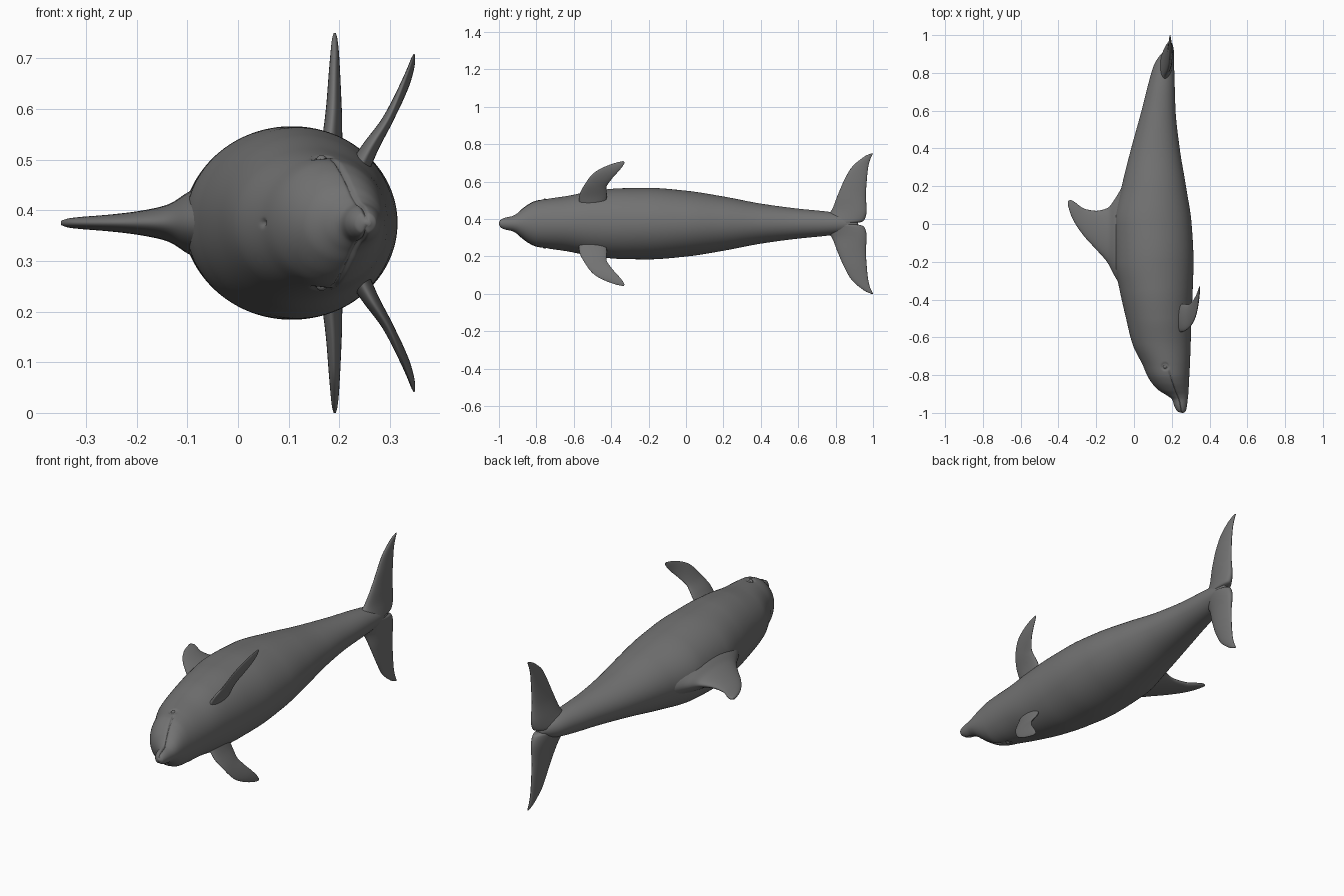
import bpy, bmesh, math
from mathutils import Vector

if "Cube" in bpy.data.objects:
    bpy.data.objects.remove(bpy.data.objects["Cube"])

CZ = 0.375  # height of the symmetry plane (animal lies on its side)

skin = bpy.data.materials.new("slate_grey")
skin.diffuse_color = (0.17, 0.17, 0.17, 1)
skin.use_nodes = True
skin.node_tree.nodes["Principled BSDF"].inputs["Base Color"].default_value = skin.diffuse_color


def interp(keys, u):
    """Smooth monotone interpolation of rows (u, a, b, ...)."""
    i = 0
    while i < len(keys) - 2 and u > keys[i + 1][0]:
        i += 1
    k0, k1 = keys[i], keys[i + 1]
    h = k1[0] - k0[0]
    t = min(max((u - k0[0]) / h, 0), 1)

    def slope(j, c):
        if j == 0 or j == len(keys) - 1:
            a, b = (0, 1) if j == 0 else (j - 1, j)
            return (keys[b][c] - keys[a][c]) / (keys[b][0] - keys[a][0])
        s0 = (keys[j][c] - keys[j - 1][c]) / (keys[j][0] - keys[j - 1][0])
        s1 = (keys[j + 1][c] - keys[j][c]) / (keys[j + 1][0] - keys[j][0])
        return 0 if s0 * s1 <= 0 else 2 * s0 * s1 / (s0 + s1)

    out = []
    for c in range(1, len(k0)):
        out.append((2*t**3 - 3*t*t + 1) * k0[c] + (t**3 - 2*t*t + t) * h * slope(i, c)
                   + (3*t*t - 2*t**3) * k1[c] + (t**3 - t*t) * h * slope(i + 1, c))
    return out


def loft(name, rings):
    """Skin a list of closed rings, cap the ends, shade smooth."""
    bm = bmesh.new()
    loops = [[bm.verts.new(p) for p in r] for r in rings]
    n = len(loops[0])
    for a, b in zip(loops, loops[1:]):
        for j in range(n):
            bm.faces.new((a[j], a[(j + 1) % n], b[(j + 1) % n], b[j]))
    bm.faces.new(loops[0])
    bm.faces.new(loops[-1])
    bmesh.ops.recalc_face_normals(bm, faces=bm.faces)
    for f in bm.faces:
        f.smooth = True
    me = bpy.data.meshes.new(name)
    bm.to_mesh(me)
    bm.free()
    me.materials.append(skin)
    ob = bpy.data.objects.new(name, me)
    bpy.context.collection.objects.link(ob)
    return ob


def fin(name, stations, thick_dir, side=1):
    """Stations: lead xyz, trail xyz, half thickness (z measured from the symmetry plane)."""
    keys = [(i,) + tuple(s) for i, s in enumerate(stations)]
    d = Vector(thick_dir).normalized()
    rings, steps, n = [], 8 * (len(keys) - 1), 40
    for k in range(steps + 1):
        v = interp(keys, k / 8)
        lead, trail, th = Vector(v[0:3]), Vector(v[3:6]), v[6]
        ring = []
        for j in range(n):
            a = 2 * math.pi * j / n
            p = lead.lerp(trail, (1 - math.cos(a)) / 2) + d * th * math.sin(a)
            ring.append((p.x, p.y, CZ + side * p.z))
        rings.append(ring)
    return loft(name, rings)


# Body: y, back x, belly x, half width
BODY = [
    (-1.00, .250, .262, .006), (-.992, .230, .273, .021), (-.965, .214, .280, .033),
    (-.93, .202, .284, .040), (-.905, .170, .287, .054), (-.88, .130, .289, .076),
    (-.84, .093, .291, .105), (-.80, .069, .293, .123), (-.745, .045, .296, .132),
    (-.635, -.008, .300, .148), (-.50, -.042, .304, .174), (-.345, -.077, .311, .189),
    (-.20, -.103, .315, .191), (0, -.108, .305, .176), (.20, -.065, .275, .145),
    (.40, -.015, .242, .107), (.60, .040, .220, .080), (.75, .078, .215, .065),
    (.84, .105, .212, .052), (.89, .135, .207, .036), (.92, .165, .2, .015)]
MOUTH = [(-1.0, .252), (-.95, .243), (-.90, .226), (-.84, .205), (-.785, .188)]


def dent(y, x, z):
    """Depth of the mouth groove, eye sockets and blowhole."""
    d = 0
    if y < -.775:
        fade = min(1, (-.775 - y) / .02)
        d += .007 * fade * math.exp(-((x - interp(MOUTH, y)[0]) / .0045) ** 2)
    r = math.hypot(y + .755, x - .165)
    d += .005 * math.exp(-((r - .015) / .005) ** 2)
    if x < .1:
        d += .008 * math.exp(-((y + .755) / .010) ** 2 - (z / .006) ** 2)
    return d


rings, N, SEG = [], 260, 200
for i in range(N + 1):
    y = -1 + 1.92 * (i / N) ** 1.5
    back, belly, w = interp(BODY, y)
    cx, rx = (back + belly) / 2, (belly - back) / 2
    ring = []
    for j in range(SEG):
        a = 2 * math.pi * j / SEG
        dx, dz = rx * math.cos(a), w * math.sin(a)
        f = 1
        if y < -.7:
            r = math.hypot(dx, dz)
            f = 1 - min(.4, dent(y, cx + dx, dz) / max(r, .01))
        ring.append((cx + dx * f, y, CZ + dz * f))
    rings.append(ring)
loft("body", rings)

# Dorsal fin with a flared root
DORSAL = [(-.05, -.36, .22, .088), (-.10, -.28, .135, .060), (-.14, -.205, .085, .036),
          (-.20, -.135, .070, .023), (-.26, -.070, .080, .016), (-.31, .000, .113, .012),
          (-.335, .050, .127, .009), (-.35, .100, .122, .004)]
fin("dorsal_fin", [(x, a, 0, x, b, 0, t) for x, a, b, t in DORSAL], (0, 0, 1))

# Tail flukes: z, lead y, trail y, lead x, trail x, half thickness
FLUKE = [(0, .70, .90, .150, .180, .040), (.015, .72, .95, .152, .188, .038),
         (.07, .777, .966, .165, .190, .030), (.15, .81, .962, .180, .190, .021),
         (.235, .847, .967, .188, .191, .015), (.30, .885, .974, .190, .191, .011),
         (.34, .928, .984, .191, .191, .008), (.365, .965, .995, .191, .191, .005),
         (.375, .990, 1.0, .191, .191, .002)]
# Pectoral flippers
FLIPPER = [(.235, -.575, .10, .235, -.43, .10, .022), (.262, -.570, .15, .262, -.423, .15, .016),
           (.300, -.540, .212, .288, -.426, .19, .011), (.326, -.490, .273, .316, -.400, .235, .009),
           (.340, -.420, .310, .335, -.365, .275, .007), (.346, -.365, .328, .344, -.340, .305, .005),
           (.348, -.335, .334, .348, -.328, .326, .002)]

for side, tag in ((1, "upper"), (-1, "lower")):
    fin(tag + "_fluke", [(xl, yl, z, xt, yt, z, t) for z, yl, yt, xl, xt, t in FLUKE],
        (1, 0, 0), side)
    fin(tag + "_flipper", FLIPPER, (.85, 0, -.5), side)
    # Eye
    bpy.ops.mesh.primitive_uv_sphere_add(segments=24, ring_count=12, radius=.011,
                                         location=(.165, -.755, CZ + side * .123))
    eye = bpy.context.object
    eye.name = tag + "_eye"
    eye.data.materials.append(skin)
    bpy.ops.object.shade_smooth()
